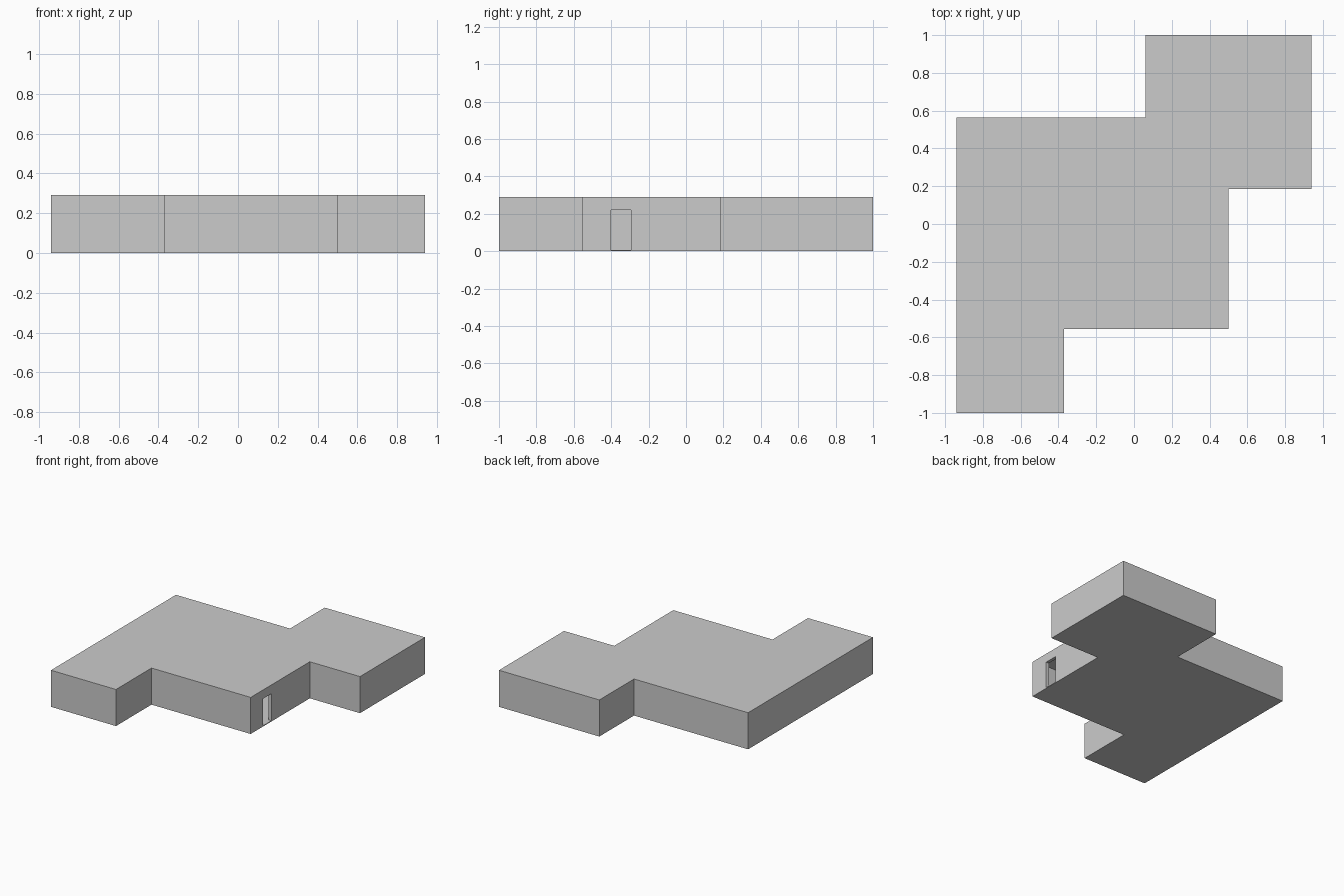
import bpy, bmesh
from mathutils import Vector

if "Cube" in bpy.data.objects:
    bpy.data.objects.remove(bpy.data.objects["Cube"])

HEIGHT, WALL, SLAB = 0.29, 0.025, 0.006

# Counter-clockwise stepped floor plan
PLAN = [(-0.94, -1), (-0.37, -1), (-0.37, -0.555), (0.5, -0.555), (0.5, 0.185),
        (0.94, 0.185), (0.94, 1), (0.06, 1), (0.06, 0.565), (-0.94, 0.565)]


def prism(name, outline, z0, z1):
    bm = bmesh.new()
    face = bm.faces.new([bm.verts.new((x, y, z0)) for x, y in outline])
    top = bmesh.ops.extrude_face_region(bm, geom=[face])["geom"]
    bmesh.ops.translate(bm, vec=(0, 0, z1 - z0),
                        verts=[g for g in top if isinstance(g, bmesh.types.BMVert)])
    bmesh.ops.recalc_face_normals(bm, faces=bm.faces)
    mesh = bpy.data.meshes.new(name)
    bm.to_mesh(mesh)
    bm.free()
    obj = bpy.data.objects.new(name, mesh)
    bpy.context.collection.objects.link(obj)
    return obj


def inset(outline, t):
    pts = [Vector(p) for p in outline]
    result = []
    for i, p in enumerate(pts):
        a = (p - pts[i - 1]).normalized()
        b = (pts[(i + 1) % len(pts)] - p).normalized()
        result.append(p + t * Vector((-a.y - b.y, a.x + b.x)))
    return result


def cut(target, cutter):
    mod = target.modifiers.new(cutter.name, 'BOOLEAN')
    mod.operation = 'DIFFERENCE'
    mod.solver = 'EXACT'
    mod.object = cutter
    cutter.hide_render = True
    cutter.display_type = 'WIRE'


# Building shell, with the hollow room and the doorway cut out
building = prism("building_shell", PLAN, 0, HEIGHT)
cut(building, prism("room_cutter", inset(PLAN, WALL), SLAB, HEIGHT - SLAB))
door = [(0.45, -0.40), (0.55, -0.40), (0.55, -0.295), (0.45, -0.295)]
cut(building, prism("doorway_cutter", door, SLAB, 0.22))
